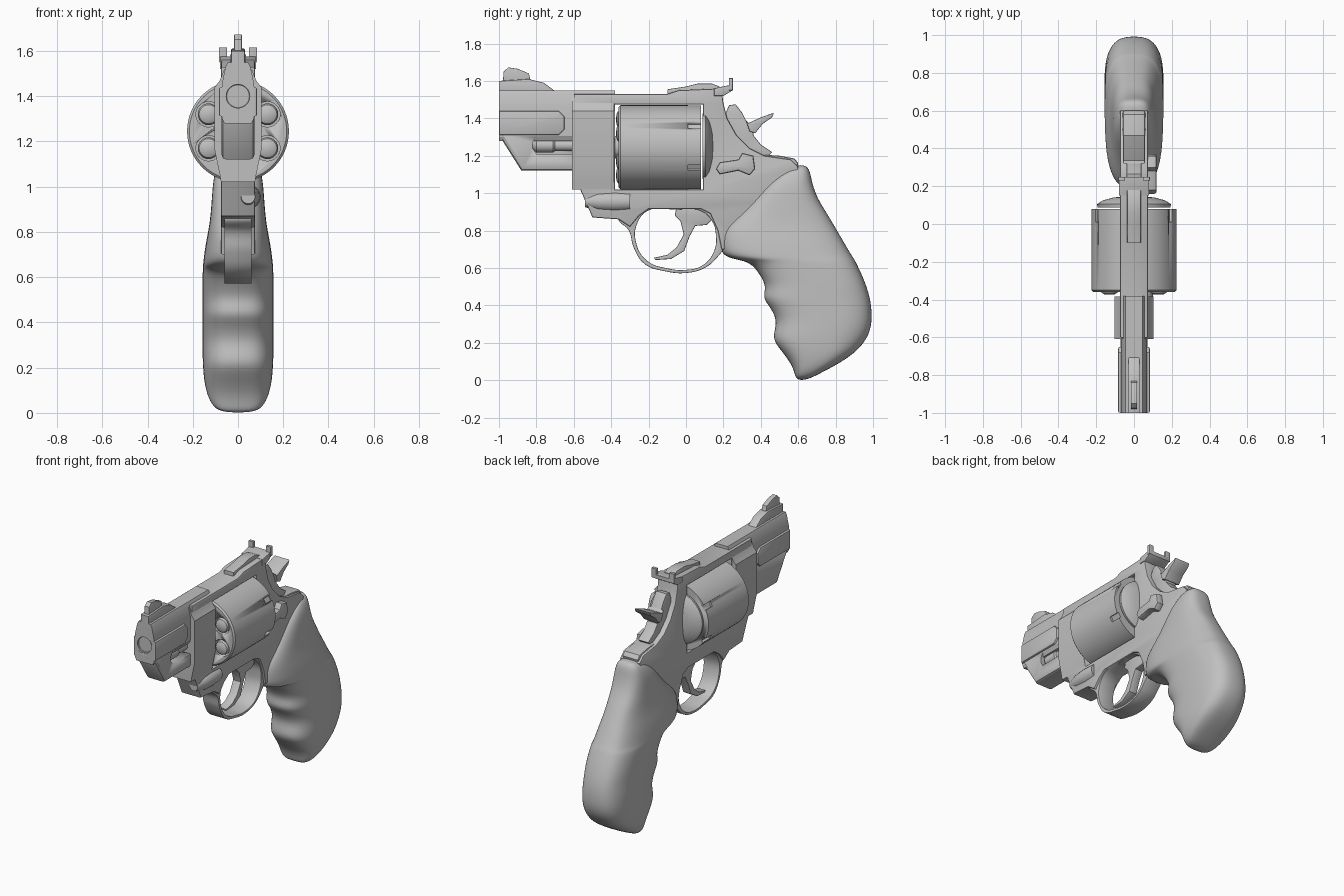
import bpy, bmesh, math
from mathutils import Matrix

steel = bpy.data.materials.new("satin_grey")
steel.diffuse_color = (0.53, 0.53, 0.53, 1)


def finish(name, mesh, angle=35):
    ob = bpy.data.objects.new(name, mesh)
    bpy.context.collection.objects.link(ob)
    mesh.materials.clear()
    mesh.materials.append(steel)
    bpy.ops.object.select_all(action='DESELECT')
    ob.select_set(True)
    bpy.context.view_layer.objects.active = ob
    bpy.ops.object.shade_smooth_by_angle(angle=math.radians(angle))
    return ob


def plate(name, outlines, half, x=0, bevel=0.008, smooth=()):
    """Side outlines (y, z), inner ones are holes, extruded along x."""
    cu = bpy.data.curves.new(name, 'CURVE')
    cu.dimensions, cu.fill_mode = '2D', 'BOTH'
    cu.extrude, cu.bevel_depth, cu.offset = half - bevel, bevel, -bevel
    cu.bevel_resolution = 1
    for i, pts in enumerate(outlines):
        if i in smooth:
            sp = cu.splines.new('BEZIER')
            sp.bezier_points.add(len(pts) - 1)
            for bp, p in zip(sp.bezier_points, pts):
                bp.co = (*p, 0)
                bp.handle_left_type = bp.handle_right_type = 'AUTO'
            sp.resolution_u = 6
        else:
            sp = cu.splines.new('POLY')
            sp.points.add(len(pts) - 1)
            for q, p in zip(sp.points, pts):
                q.co = (*p, 0, 1)
        sp.use_cyclic_u = True
    tmp = bpy.data.objects.new("tmp", cu)
    bpy.context.collection.objects.link(tmp)
    bpy.context.view_layer.update()
    me = bpy.data.meshes.new_from_object(
        tmp.evaluated_get(bpy.context.evaluated_depsgraph_get()))
    bpy.data.objects.remove(tmp)
    # local x, y, z become world y, z, x
    me.transform(Matrix(((0, 0, 1, x), (1, 0, 0, 0), (0, 1, 0, 0), (0, 0, 0, 1))))
    bm = bmesh.new()
    bm.from_mesh(me)
    bmesh.ops.remove_doubles(bm, verts=bm.verts, dist=1e-5)
    bmesh.ops.recalc_face_normals(bm, faces=bm.faces)
    bm.to_mesh(me)
    bm.free()
    return finish(name, me)


def loft(name, rings, angle=35):
    bm = bmesh.new()
    vs = [[bm.verts.new(p) for p in r] for r in rings]
    n = len(vs[0])
    for a, b in zip(vs, vs[1:]):
        for i in range(n):
            bm.faces.new((a[i], a[(i + 1) % n], b[(i + 1) % n], b[i]))
    bm.faces.new(vs[0])
    bm.faces.new(vs[-1])
    bmesh.ops.recalc_face_normals(bm, faces=bm.faces)
    me = bpy.data.meshes.new(name)
    bm.to_mesh(me)
    bm.free()
    return finish(name, me, angle)


def lathe(name, prof, x=0, z=0, n=32, sx=1):
    """Turned part around an axis along y; profile is (radius, y)."""
    return loft(name, [[(x + sx * r * math.cos(2 * math.pi * i / n), y,
                         z + r * math.sin(2 * math.pi * i / n)) for i in range(n)]
                       for r, y in prof])


def cut(ob, cutter):
    m = ob.modifiers.new("cut", 'BOOLEAN')
    m.operation, m.object, m.solver = 'DIFFERENCE', cutter, 'EXACT'
    cutter.hide_render = True
    cutter.hide_viewport = True


def sections(name, half_profile, ys):
    """Symmetric (x, z) section swept along y."""
    ring = half_profile + [(-x, z) for x, z in reversed(half_profile)]
    return loft(name, [[(x, y, z) for x, z in ring] for y in ys], 25)


# barrel: upper tube with sloped top flats, side panels, underlug
barrel = sections("barrel", [(0.045, 1.55), (0.055, 1.53), (0.07, 1.46),
                             (0.07, 1.30), (0.06, 1.28)], (-1, -0.38))
panel = plate("barrel_side_panel", [[(-1, 1.31), (-0.68, 1.31), (-0.65, 1.34),
              (-0.65, 1.41), (-0.68, 1.44), (-1, 1.44)]], 0.085, bevel=0.012)
lug = plate("underlug", [[(-1, 1.33), (-1, 1.31), (-0.88, 1.12), (-0.55, 1.12),
                          (-0.55, 1.33)]], 0.072, bevel=0.02)
bore = lathe("bore_cutter", [(0.052, -1.1), (0.052, -0.7)], z=1.40)
for part in (barrel, panel):
    cut(part, bore)
lathe("muzzle_liner", [(0.07, -0.99), (0.07, -1.0), (0.06, -1.0), (0.045, -0.985),
                       (0.045, -0.75), (0.001, -0.75)], z=1.40)

# ejector rod in its open slot
slot = plate("slot_cutter", [[(-0.82, 1.24), (-0.80, 1.21), (-0.5, 1.21), (-0.5, 1.30),
                              (-0.80, 1.30), (-0.82, 1.27)]], 0.1, x=0.06, bevel=0)
cut(lug, slot)
lathe("ejector_rod", [(0.02, -0.82), (0.038, -0.80), (0.038, -0.71), (0.03, -0.70),
                      (0.03, -0.36)], x=0.02, z=1.255, n=20)

# frame with cylinder window
plate("frame", [[(-0.60, 1.53), (-0.1, 1.53), (-0.04, 1.55), (0.19, 1.56), (0.20, 1.48),
                 (0.22, 1.40), (0.27, 1.31), (0.34, 1.24), (0.42, 1.20), (0.56, 1.18),
                 (0.60, 1.14), (0.55, 0.95), (0.30, 0.70), (0.19, 0.70), (0.17, 0.80),
                 (0.13, 0.89), (0.08, 0.915), (-0.20, 0.915), (-0.25, 0.88),
                 (-0.30, 0.82), (-0.36, 0.86), (-0.50, 0.87), (-0.57, 1.03),
                 (-0.60, 1.10)],
                [(-0.38, 1.02), (0.09, 1.02), (0.09, 1.475), (-0.38, 1.475)]], 0.075)
sections("frame_front_block", [(0.06, 1.52), (0.08, 1.47), (0.103, 1.44), (0.103, 1.16),
                               (0.08, 1.05), (0.075, 1.02)], (-0.61, -0.385))
lathe("crane_hinge", [(0.03, -0.54), (0.05, -0.47), (0.055, -0.38), (0.05, -0.3)],
      x=0.045, z=0.955, n=24)

# cylinder with chambers and locking notches
CZ = 1.245
drum = lathe("cylinder", [(0.215, -0.36), (0.225, -0.35), (0.225, 0.08)], z=CZ, n=64)
for k in range(6):
    a = math.radians(30 + 60 * k)
    cx, cz = 0.15 * math.cos(a), CZ + 0.15 * math.sin(a)
    cut(drum, lathe("chamber_cutter", [(0.056, -0.5), (0.056, -0.2)], cx, cz))
    lathe("bullet", [(0.048, -0.19), (0.048, -0.35), (0.042, -0.364), (0.028, -0.372),
                     (0.002, -0.374)], cx, cz, 24)
    b = a + math.radians(1)
    me = bpy.data.meshes.new("notch_cutter")
    bm = bmesh.new()
    bmesh.ops.create_cube(bm, size=1, matrix=Matrix.Translation((0, 0, CZ))
                          @ Matrix.Rotation(-b, 4, 'Y')
                          @ Matrix.Translation((0.225, 0.055, 0))
                          @ Matrix.Diagonal((0.03, 0.09, 0.035, 1)))
    bm.to_mesh(me)
    bm.free()
    cut(drum, finish("notch_cutter", me))
lathe("cylinder_collar", [(0.06, -0.39), (0.06, -0.35)], z=CZ)
lathe("recoil_shield", [(0.175, 0.088), (0.178, 0.105), (0.15, 0.125), (0.10, 0.14),
                        (0.04, 0.147), (0.001, 0.148)], z=CZ + 0.005, n=48, sx=1.1)

# trigger guard and trigger
plate("trigger_guard", [
    [(-0.36, 0.87), (-0.305, 0.80), (-0.28, 0.71), (-0.22, 0.62), (-0.11, 0.582),
     (0.0, 0.573), (0.10, 0.60), (0.17, 0.66), (0.21, 0.72), (0.22, 0.82),
     (0.10, 0.93), (-0.22, 0.93)],
    [(-0.20, 0.908), (-0.26, 0.84), (-0.268, 0.74), (-0.21, 0.64), (-0.10, 0.598),
     (0.0, 0.59), (0.09, 0.615), (0.15, 0.69), (0.16, 0.77), (0.14, 0.85),
     (0.08, 0.905), (-0.06, 0.912)]], 0.06, bevel=0.004, smooth=(0, 1))
plate("trigger", [[(-0.06, 0.88), (-0.03, 0.85), (-0.012, 0.78), (-0.05, 0.71),
                   (-0.10, 0.67), (-0.17, 0.655), (-0.165, 0.642), (-0.08, 0.648),
                   (-0.01, 0.69), (0.02, 0.77), (0.05, 0.825), (0.11, 0.83),
                   (0.14, 0.86), (0.12, 0.93), (-0.05, 0.93)]], 0.03, bevel=0.005)

# hammer body and wide spur
plate("hammer", [[(0.20, 1.40), (0.23, 1.47), (0.265, 1.475), (0.30, 1.43), (0.33, 1.37),
                  (0.37, 1.37), (0.36, 1.31), (0.40, 1.26), (0.46, 1.22), (0.42, 1.18),
                  (0.25, 1.22)]], 0.04, bevel=0.006)
plate("hammer_spur", [[(0.32, 1.39), (0.335, 1.375), (0.40, 1.405), (0.47, 1.43),
                       (0.46, 1.405), (0.41, 1.37), (0.37, 1.32), (0.34, 1.33)]],
      0.058, bevel=0.005)
plate("frame_tang", [[(0.40, 1.17), (0.42, 1.205), (0.50, 1.20), (0.58, 1.185),
                      (0.60, 1.16), (0.59, 1.12)]], 0.06, bevel=0.012)

# sights
plate("front_sight_base", [[(-1, 1.53), (-1, 1.60), (-0.84, 1.61), (-0.76, 1.59),
                            (-0.70, 1.545), (-0.70, 1.53)]], 0.03, bevel=0.005)
plate("front_sight_blade", [[(-0.98, 1.58), (-0.975, 1.65), (-0.95, 1.672), (-0.90, 1.665),
                             (-0.84, 1.64), (-0.825, 1.58)]], 0.017, bevel=0.003)
plate("rear_sight_leaf", [[(-0.10, 1.53), (-0.10, 1.555), (0.0, 1.57), (0.06, 1.585),
                           (0.14, 1.585), (0.18, 1.57), (0.18, 1.53)]], 0.036, bevel=0.004)
plate("rear_sight_body", [[(0.15, 1.52), (0.15, 1.56), (0.22, 1.575), (0.25, 1.575),
                           (0.25, 1.55), (0.20, 1.52)]], 0.08, bevel=0.004)
for s in (-1, 1):
    plate("rear_sight_ear", [[(0.23, 1.55), (0.23, 1.615), (0.25, 1.615), (0.25, 1.55)]],
          0.018, x=s * 0.066, bevel=0.003)

# thumb latch on the right side
plate("thumb_latch", [[(0.16, 1.13), (0.18, 1.10), (0.23, 1.11), (0.28, 1.12), (0.34, 1.095),
                       (0.37, 1.13), (0.36, 1.20), (0.30, 1.215), (0.28, 1.18),
                       (0.18, 1.165)]], 0.03, x=0.09, bevel=0.012)

# grip with finger grooves: z, front y, back y, half width
levels = [(1.15, 0.59, 0.64, 0.05), (1.12, 0.52, 0.664, 0.085), (1.05, 0.43, 0.675, 0.108),
          (0.97, 0.36, 0.705, 0.115), (0.90, 0.29, 0.75, 0.12), (0.85, 0.23, 0.78, 0.125),
          (0.80, 0.185, 0.81, 0.133), (0.74, 0.18, 0.845, 0.145), (0.68, 0.185, 0.88, 0.153),
          (0.65, 0.23, 0.90, 0.156), (0.635, 0.34, 0.908, 0.157), (0.57, 0.39, 0.94, 0.158),
          (0.50, 0.43, 0.968, 0.158), (0.44, 0.405, 0.985, 0.158), (0.39, 0.45, 0.993, 0.158),
          (0.32, 0.485, 0.996, 0.158), (0.26, 0.47, 0.985, 0.158), (0.21, 0.465, 0.96, 0.156),
          (0.15, 0.515, 0.91, 0.152), (0.09, 0.56, 0.82, 0.14), (0.04, 0.58, 0.725, 0.12),
          (0.0, 0.59, 0.645, 0.08)]
rings = []
for z, f, b, w in levels:
    ring = []
    for i in range(24):
        c, s = math.cos(math.tau * i / 24), math.sin(math.tau * i / 24)
        ring.append((w * math.copysign(abs(c) ** 0.72, c),
                     (f + b) / 2 + (b - f) / 2 * math.copysign(abs(s) ** 0.72, s), z))
    rings.append(ring)
grip = loft("grip", rings, 80)
sub = grip.modifiers.new("smooth", 'SUBSURF')
sub.levels = sub.render_levels = 2
